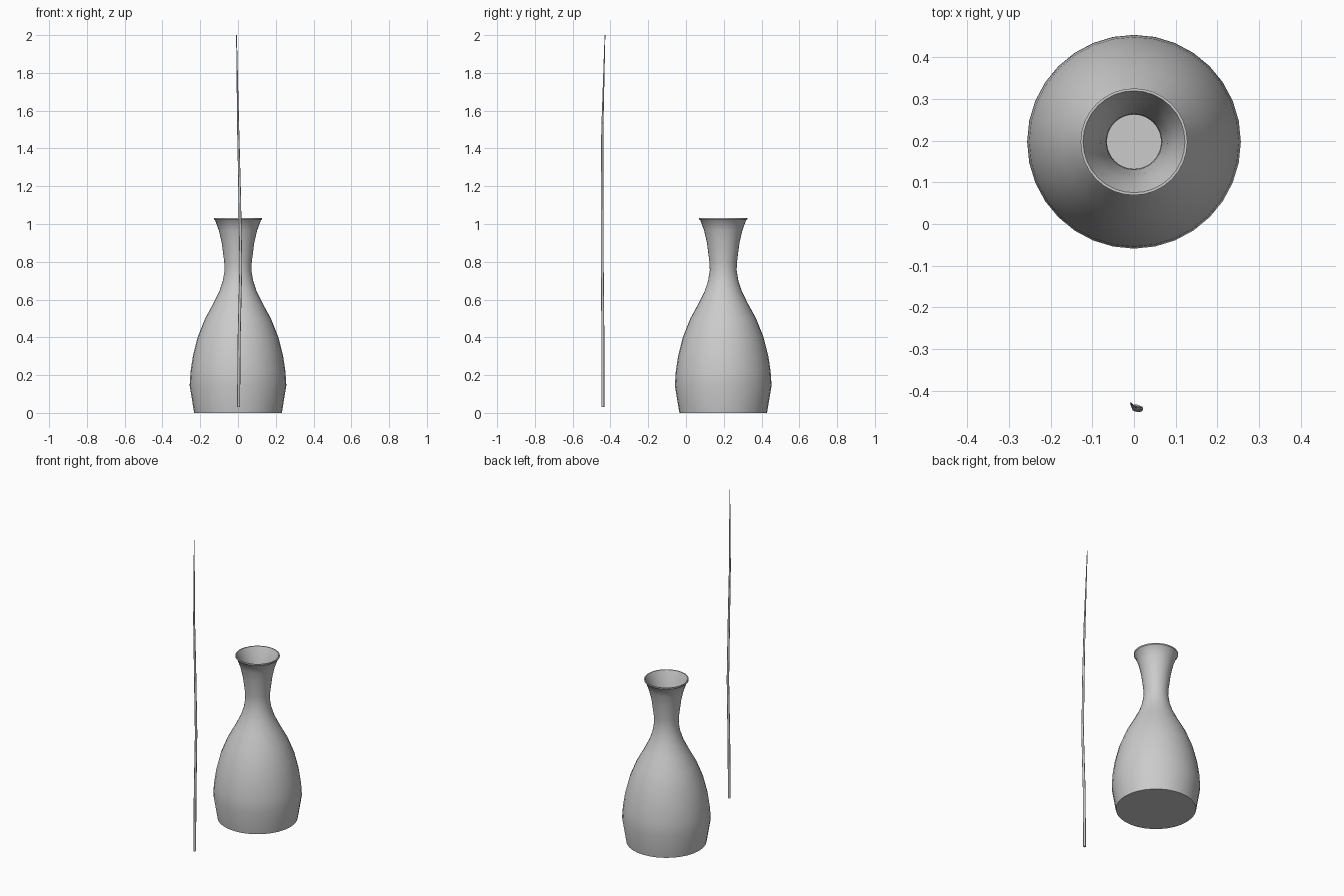
import bpy, bmesh, math
from mathutils import Vector

if "Cube" in bpy.data.objects:
    bpy.data.objects.remove(bpy.data.objects["Cube"])

SIDES = 32
CENTRE_Y = 0.197
WALL = 0.006


def finish(obj, angle):
    bpy.ops.object.select_all(action='DESELECT')
    obj.select_set(True)
    bpy.context.view_layer.objects.active = obj
    bpy.ops.object.shade_smooth_by_angle(angle=math.radians(angle))


def lathe(name, profile, sides, location):
    bm = bmesh.new()
    verts = [bm.verts.new((r, 0, z)) for r, z in profile]
    edges = [bm.edges.new(pair) for pair in zip(verts, verts[1:])]
    bmesh.ops.spin(bm, geom=verts + edges, cent=(0, 0, 0), axis=(0, 0, 1),
                   angle=math.tau, steps=sides)
    bmesh.ops.remove_doubles(bm, verts=bm.verts, dist=1e-5)
    bmesh.ops.recalc_face_normals(bm, faces=bm.faces)
    mesh = bpy.data.meshes.new(name)
    bm.to_mesh(mesh)
    bm.free()
    obj = bpy.data.objects.new(name, mesh)
    obj.location = location
    bpy.context.collection.objects.link(obj)
    return obj


# Vase: outer wall up to the lip, then a thin inner wall down to the floor
outer = [(0.232, 0.0), (0.256, 0.145), (0.251, 0.22), (0.239, 0.30),
         (0.214, 0.40), (0.174, 0.50), (0.130, 0.58), (0.098, 0.645),
         (0.080, 0.70), (0.071, 0.755), (0.073, 0.80), (0.086, 0.90),
         (0.104, 0.965), (0.121, 1.02), (0.128, 1.025), (0.128, 1.033)]
outer[12] = (0.101, 0.965)
inner = [(0.122, 1.033)]
inner += [(r - WALL, z) for r, z in reversed(outer[1:13])]
inner += [(0.232 - WALL, 0.01), (0, 0.01)]
vase = lathe("vase", [(0, 0)] + outer + inner, SIDES, (0, CENTRE_Y, 0))
finish(vase, 35)

# Stick: slender, slightly crooked tapering twig standing in front
path = [(0.003, -0.440, 0.03, 0.008), (0.006, -0.440, 0.40, 0.0078),
        (0.015, -0.443, 0.78, 0.0072), (0.009, -0.444, 1.15, 0.0068),
        (0.001, -0.443, 1.50, 0.0055), (-0.008, -0.429, 2.0, 0.002)]
SEG = 8
bm = bmesh.new()
rings = []
for x, y, z, r in path:
    rings.append([bm.verts.new(Vector((x, y, z)) + Vector((
        r * math.cos(math.tau * i / SEG), r * math.sin(math.tau * i / SEG), 0)))
        for i in range(SEG)])
for a, b in zip(rings, rings[1:]):
    for i in range(SEG):
        j = (i + 1) % SEG
        bm.faces.new((a[i], a[j], b[j], b[i]))
bm.faces.new(rings[0][::-1])
bm.faces.new(rings[-1])
mesh = bpy.data.meshes.new("stick")
bm.to_mesh(mesh)
bm.free()
stick = bpy.data.objects.new("stick", mesh)
bpy.context.collection.objects.link(stick)
finish(stick, 50)
